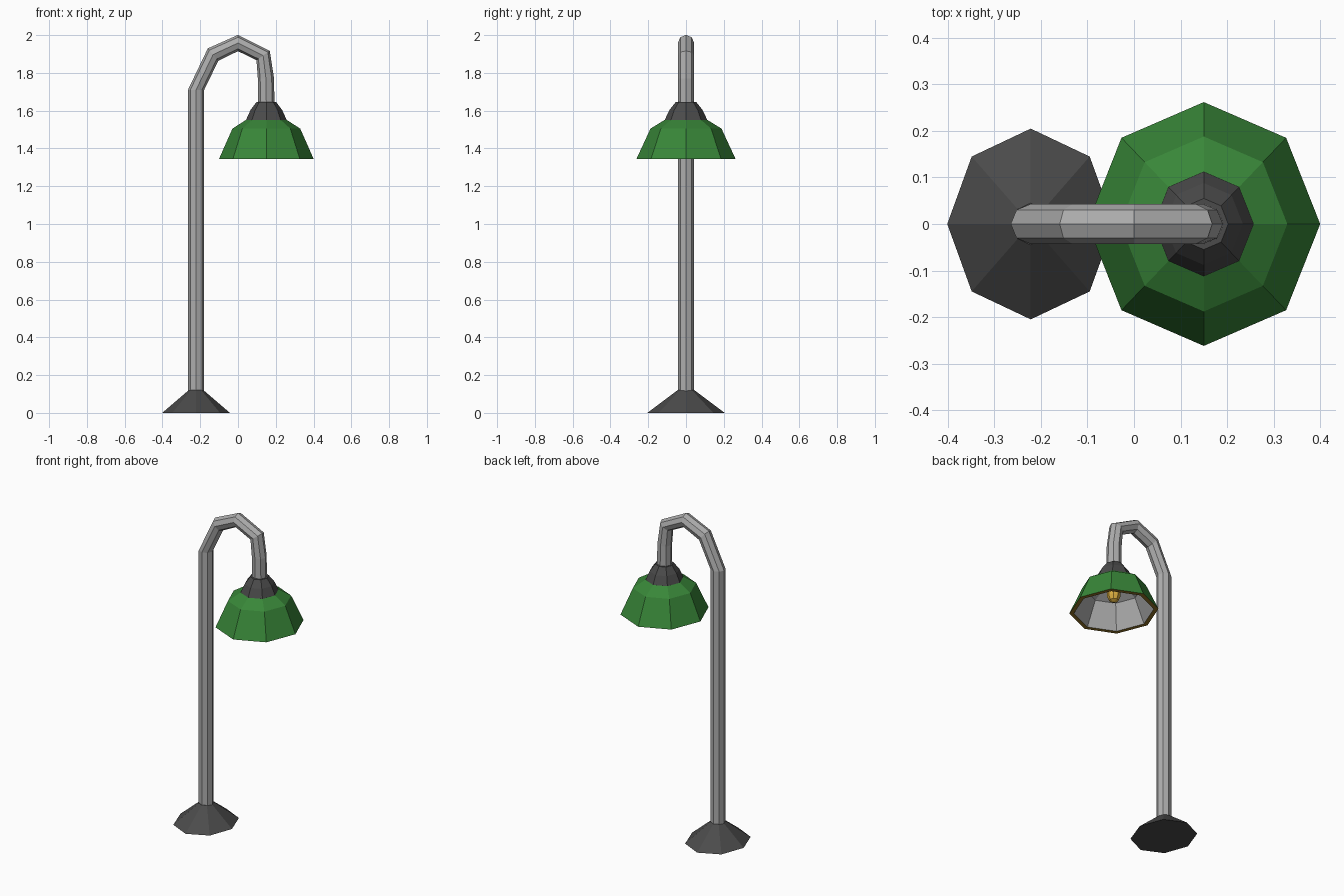
import bpy, bmesh
from math import sin, cos, radians, tau

if "Cube" in bpy.data.objects:
    bpy.data.objects.remove(bpy.data.objects["Cube"])

SIDES = 8


def material(name, rgb):
    m = bpy.data.materials.new(name)
    m.diffuse_color = (*rgb, 1)
    m.use_nodes = True
    m.node_tree.nodes["Principled BSDF"].inputs["Base Color"].default_value = m.diffuse_color
    return m


dark = material("dark_metal", (0.07, 0.07, 0.07))
steel = material("steel", (0.42, 0.42, 0.42))
green = material("green_enamel", (0.04, 0.24, 0.04))
brass = material("brass", (0.3, 0.18, 0.02))
glow = material("bulb_yellow", (0.7, 0.42, 0.05))


def loft(name, rings, mats, band_mats=None):
    """Skin a list of vertex rings, capping both ends."""
    bm = bmesh.new()
    loops = [[bm.verts.new(p) for p in ring] for ring in rings]
    for i, (a, b) in enumerate(zip(loops, loops[1:])):
        for k in range(SIDES):
            n = (k + 1) % SIDES
            f = bm.faces.new((a[k], a[n], b[n], b[k]))
            f.material_index = band_mats[i] if band_mats else 0
    for end, idx in ((loops[0], 0), (loops[-1], -1)):
        f = bm.faces.new(end)
        f.material_index = band_mats[idx] if band_mats else 0
    bmesh.ops.recalc_face_normals(bm, faces=bm.faces[:])
    mesh = bpy.data.meshes.new(name)
    bm.to_mesh(mesh)
    bm.free()
    for m in mats:
        mesh.materials.append(m)
    ob = bpy.data.objects.new(name, mesh)
    bpy.context.collection.objects.link(ob)
    return ob


def lathe(name, x, profile, mats, sx=1.0, band_mats=None):
    """Octagonal turned part; profile is (radius, z), sx narrows it in x."""
    rings = [[(x + sx * r * cos(tau * k / SIDES), r * sin(tau * k / SIDES), z)
              for k in range(SIDES)] for r, z in profile]
    return loft(name, rings, mats, band_mats)


# Foot
lathe("base", -0.222, [(0.205, 0), (0.045, 0.12)], [dark], 0.875)

# Pole bending over into the hook: x, z, angle of the outer side
path = [(-0.222, 0.10, 180), (-0.222, 1.71, 180), (-0.132, 1.897, 130),
        (0, 1.958, 90), (0.133, 1.892, 35), (0.148, 1.77, 0), (0.15, 1.62, 0)]
R = 0.043
rings = []
for x, z, ang in path:
    ux, uz = cos(radians(ang)), sin(radians(ang))
    rings.append([(x + R * cos(tau * k / SIDES) * ux, R * sin(tau * k / SIDES),
                   z + R * cos(tau * k / SIDES) * uz) for k in range(SIDES)])
loft("pole", rings, [steel])

# Lamp socket above the shade
lathe("socket", 0.15, [(0.055, 1.645), (0.088, 1.603), (0.113, 1.55)], [dark], 0.955)

# Shade: green outside, brass rim, grey inside
lathe("shade", 0.15,
      [(0.113, 1.551), (0.188, 1.505), (0.262, 1.345),
       (0.235, 1.345), (0.165, 1.49), (0.09, 1.53)],
      [green, brass, steel], 0.955, [0, 0, 1, 2, 2])

# Bulb
lathe("bulb", 0.15, [(0.022, 1.53), (0.038, 1.47), (0.038, 1.44),
                     (0.027, 1.415), (0.006, 1.405)], [glow])
